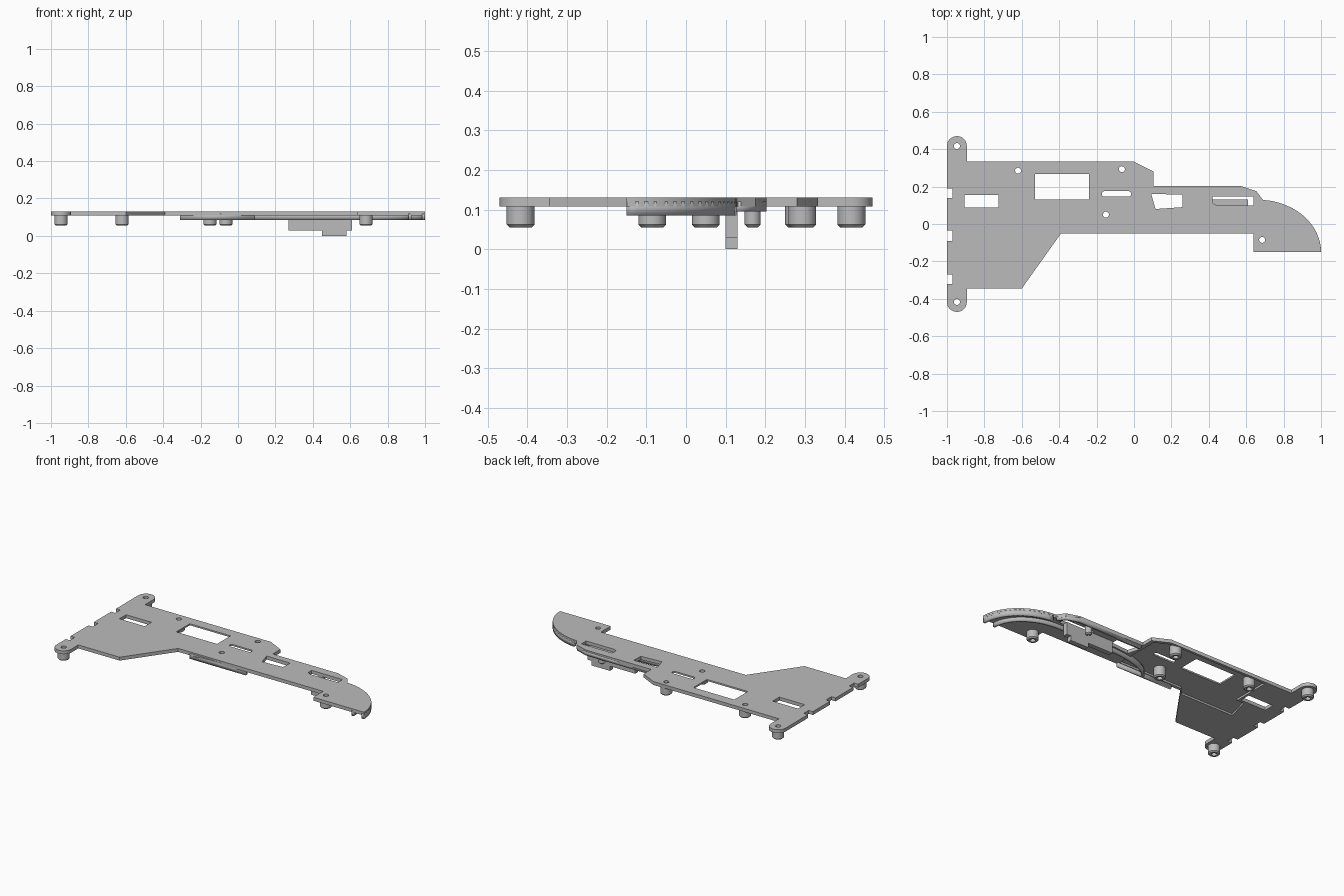
import bpy, bmesh
from math import cos, sin, pi, radians

cube = bpy.data.objects.get("Cube")
if cube:
    bpy.data.objects.remove(cube)

grey = bpy.data.materials.new("plain_grey")
grey.use_nodes = True
grey.diffuse_color = (0.5, 0.5, 0.5, 1)
grey.node_tree.nodes["Principled BSDF"].inputs["Base Color"].default_value = (0.5, 0.5, 0.5, 1)

TOP, MID, BOTTOM = 0.13, 0.12, 0.108


def add_mesh(name, mesh):
    obj = bpy.data.objects.new(name, mesh)
    bpy.context.collection.objects.link(obj)
    mesh.materials.clear()
    mesh.materials.append(grey)
    bpy.ops.object.select_all(action='DESELECT')
    obj.select_set(True)
    bpy.context.view_layer.objects.active = obj
    bpy.ops.object.shade_smooth_by_angle(angle=radians(30))
    return obj


def arc(cx, cy, rx, ry, start, end, steps=16):
    angles = [radians(start + (end - start) * i / steps) for i in range(steps + 1)]
    return [(cx + rx * cos(a), cy + ry * sin(a)) for a in angles]


def rect(x0, x1, y0, y1):
    return [(x0, y0), (x1, y0), (x1, y1), (x0, y1)]


def sheet(name, loops, z0, z1):
    """Flat slab from an outline followed by its openings."""
    curve = bpy.data.curves.new(name, 'CURVE')
    curve.dimensions = '2D'
    curve.fill_mode = 'BOTH'
    curve.extrude = (z1 - z0) / 2
    for loop in loops:
        spline = curve.splines.new('POLY')
        spline.points.add(len(loop) - 1)
        for point, (x, y) in zip(spline.points, loop):
            point.co = (x, y, 0, 1)
        spline.use_cyclic_u = True
    temp = bpy.data.objects.new(name + "_curve", curve)
    bpy.context.collection.objects.link(temp)
    graph = bpy.context.evaluated_depsgraph_get()
    mesh = bpy.data.meshes.new_from_object(temp.evaluated_get(graph))
    bpy.data.objects.remove(temp)
    for v in mesh.vertices:
        v.co.z += (z0 + z1) / 2
    bm = bmesh.new()
    bm.from_mesh(mesh)
    bmesh.ops.remove_doubles(bm, verts=bm.verts, dist=0.00001)
    bmesh.ops.recalc_face_normals(bm, faces=bm.faces)
    bm.to_mesh(mesh)
    bm.free()
    return add_mesh(name, mesh)


def wall(name, path, z0, z1, thickness=0.016):
    """Upright rib that follows a path."""
    n = len(path)
    verts = [(x, y, z) for z in (z0, z1) for x, y in path]
    mesh = bpy.data.meshes.new(name)
    mesh.from_pydata(verts, [], [(i, i + 1, n + i + 1, n + i) for i in range(n - 1)])
    obj = add_mesh(name, mesh)
    mod = obj.modifiers.new("thickness", 'SOLIDIFY')
    mod.thickness = thickness
    mod.offset = 0
    mod.use_even_offset = True


def standoff(name, x, y, radius, bore):
    """Turned hollow post with a chamfered foot."""
    profile = [(bore, MID), (bore, 0.055), (radius - 0.007, 0.055),
               (radius, 0.062), (radius, MID)]
    bm = bmesh.new()
    vs = [bm.verts.new((r, 0, z)) for r, z in profile]
    edges = [bm.edges.new(pair) for pair in zip(vs, vs[1:])]
    bmesh.ops.spin(bm, geom=vs + edges, cent=(0, 0, 0), axis=(0, 0, 1),
                   angle=2 * pi, steps=32)
    bmesh.ops.remove_doubles(bm, verts=bm.verts, dist=0.0001)
    bmesh.ops.recalc_face_normals(bm, faces=bm.faces)
    bmesh.ops.translate(bm, verts=bm.verts, vec=(x, y, 0))
    mesh = bpy.data.meshes.new(name)
    bm.to_mesh(mesh)
    bm.free()
    add_mesh(name, mesh)


# Plate outline, starting at the left edge and its notches
outline = []
for low, high in ((-0.32, -0.27), (-0.09, -0.035), (0.14, 0.19)):
    outline += [(-1, low), (-0.97, low), (-0.97, high), (-1, high)]
outline += arc(-0.947, 0.417, 0.053, 0.053, 180, 0)
outline += [(-0.894, 0.333), (0, 0.333), (0.105, 0.28), (0.105, 0.203),
            (0.57, 0.203), (0.655, 0.175), (0.69, 0.128)]
outline += arc(0.66, -0.15, 0.34, 0.28, 80, 0, 20)
outline += [(0.64, -0.15), (0.64, -0.05), (-0.39, -0.05), (-0.6, -0.345), (-0.894, -0.345)]
outline += arc(-0.947, -0.417, 0.053, 0.053, 0, -180)

# Openings
posts = {"rear_end_standoff": (-0.947, 0.417), "front_end_standoff": (-0.947, -0.417),
         "rear_left_standoff": (-0.62, 0.285), "rear_middle_standoff": (-0.065, 0.293),
         "centre_standoff": (-0.15, 0.05), "tip_standoff": (0.685, -0.085)}
bores = {k: arc(x, y, 0.016, 0.016, 0, 345, 23) for k, (x, y) in posts.items()}
small_window = rect(-0.905, -0.725, 0.088, 0.156)
large_window = rect(-0.53, -0.24, 0.13, 0.267)
round_slot = (arc(-0.157, 0.161, 0.015, 0.015, 90, 270, 8)
              + arc(-0.03, 0.161, 0.015, 0.015, -90, 90, 8))
skew_window = [(0.092, 0.16), (0.26, 0.158), (0.258, 0.09), (0.115, 0.08)]
tip_window = [(0.42, 0.148), (0.64, 0.148), (0.64, 0.1), (0.44, 0.1), (0.42, 0.112)]
outer_openings = [small_window, skew_window, tip_window]
outer_openings += [bores[k] for k in ("rear_end_standoff", "front_end_standoff", "tip_standoff")]
inner_openings = [large_window, round_slot]
inner_openings += [bores[k] for k in ("rear_left_standoff", "rear_middle_standoff",
                                      "centre_standoff")]

# Shallow pocket in the underside
pocket = [(-0.8, -0.08), (-0.42, -0.08), (-0.38, -0.03), (0.08, -0.03), (0.08, 0.27),
          (-0.01, 0.317), (-0.71, 0.317), (-0.71, 0.07), (-0.76, 0.07)]
sheet("plate_top", [outline] + outer_openings + inner_openings, MID, TOP)
sheet("plate_underside", [outline] + outer_openings + [pocket], BOTTOM, MID)

# Standoffs
for name, (x, y) in posts.items():
    standoff(name, x, y, 0.035, 0.016)
standoff("small_post", 0.48, 0.168, 0.02, 0.009)

# Ribs under the plate
wall("tip_rim", arc(0.66, -0.15, 0.332, 0.272, 0, 82), 0.085, MID)
inner = arc(0.62, -0.15, 0.3, 0.225, 0, 90)
inner += arc(0.25, -0.06, 0.35, 0.13, 90, 175)
wall("inner_arch", inner, 0.085, MID)
wall("front_rib", [(-0.31, -0.042), (0.09, -0.042)], 0.085, MID)
wall("rear_rib", [(0.113, 0.195), (0.57, 0.195), (0.648, 0.168), (0.682, 0.126)], 0.095, MID)

# Hanging tab with its deeper foot
tab = [(0.27, 0.11), (0.27, 0.03), (0.45, 0.03), (0.45, 0), (0.58, 0),
       (0.58, 0.03), (0.61, 0.03), (0.61, 0.11)]
bm = bmesh.new()
face = bm.faces.new([bm.verts.new((x, 0.1, z)) for x, z in tab])
grown = bmesh.ops.extrude_face_region(bm, geom=[face])["geom"]
bmesh.ops.translate(bm, vec=(0, 0.03, 0),
                    verts=[g for g in grown if isinstance(g, bmesh.types.BMVert)])
bmesh.ops.recalc_face_normals(bm, faces=bm.faces)
tab_mesh = bpy.data.meshes.new("hanging_tab")
bm.to_mesh(tab_mesh)
bm.free()
add_mesh("hanging_tab", tab_mesh)
